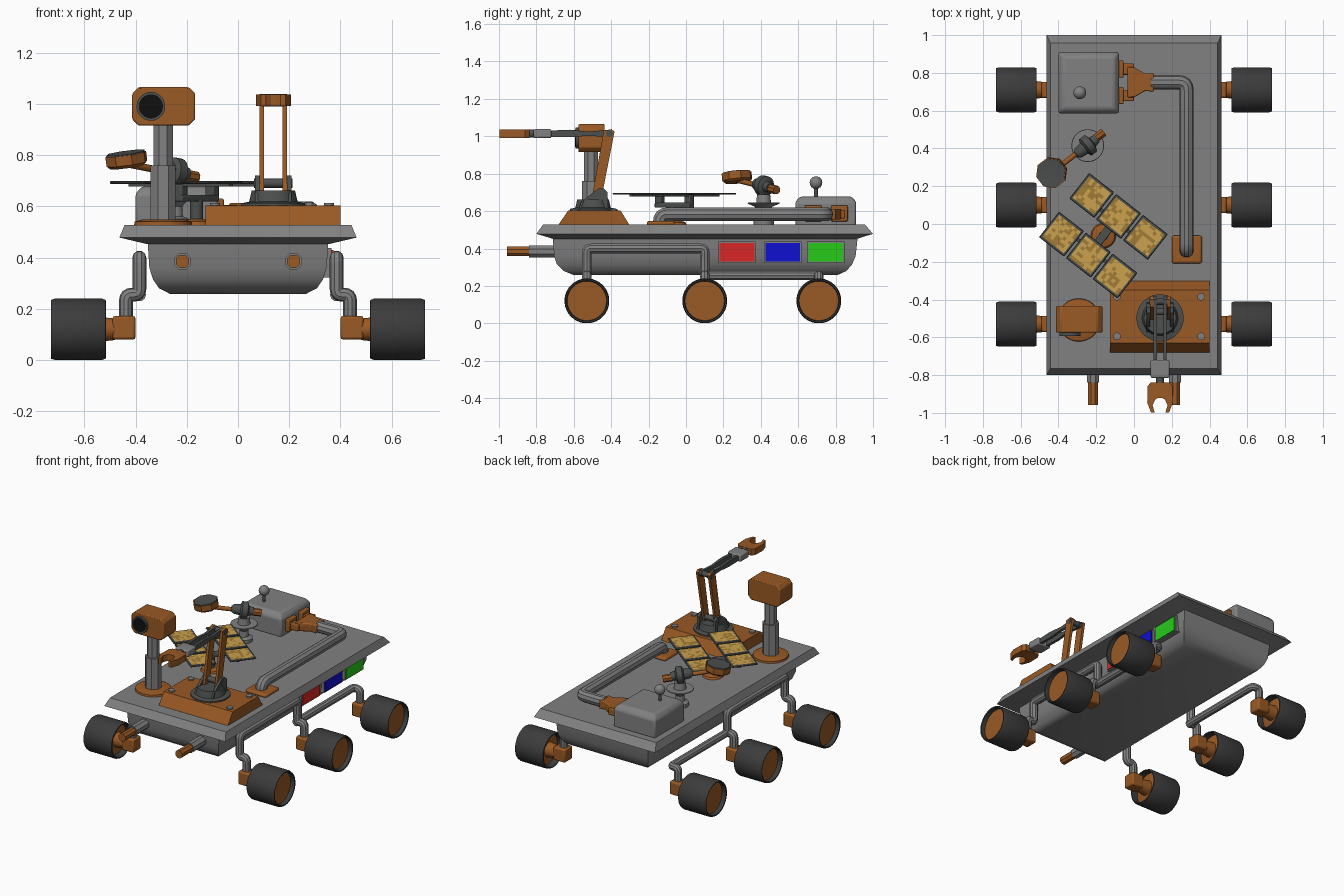
import bpy, bmesh, math, random
from mathutils import Vector, Matrix

if "Cube" in bpy.data.objects:
    bpy.data.objects.remove(bpy.data.objects["Cube"])

random.seed(4)


def material(name, rgb):
    m = bpy.data.materials.new(name)
    m.diffuse_color = (*rgb, 1)
    m.use_nodes = True
    m.node_tree.nodes["Principled BSDF"].inputs["Base Color"].default_value = m.diffuse_color
    return m


GREY = material("hull_grey", (0.22, 0.22, 0.22))
DARK = material("dark_grey", (0.075, 0.08, 0.08))
TYRE = material("tyre", (0.045, 0.045, 0.045))
BLACK = material("black", (0.005, 0.005, 0.005))
ORANGE = material("orange", (0.32, 0.1, 0.018))
GOLD = material("gold", (0.6, 0.36, 0.08))
BROWN = material("gold_shade", (0.36, 0.2, 0.035))
RED = material("red", (0.7, 0.02, 0.02))
BLUE = material("blue", (0.005, 0.005, 0.65))
GREEN = material("green", (0.02, 0.6, 0.01))


def finish(name, bm, mat, bevel=0, segs=2):
    bmesh.ops.recalc_face_normals(bm, faces=bm.faces)
    me = bpy.data.meshes.new(name)
    bm.to_mesh(me)
    bm.free()
    ob = bpy.data.objects.new(name, me)
    bpy.context.collection.objects.link(ob)
    me.materials.append(mat)
    if bevel:
        mod = ob.modifiers.new("bevel", 'BEVEL')
        mod.width, mod.segments = bevel, segs
    return ob


def loft(name, rings, mat, bevel=0, segs=2):
    bm = bmesh.new()
    vs = [[bm.verts.new(p) for p in ring] for ring in rings]
    n = len(vs[0])
    for a, b in zip(vs, vs[1:]):
        for i in range(n):
            bm.faces.new((a[i], a[(i + 1) % n], b[(i + 1) % n], b[i]))
    bm.faces.new(vs[0])
    bm.faces.new(vs[-1])
    return finish(name, bm, mat, bevel, segs)


def rect(x0, x1, y0, y1, z):
    return [(x0, y0, z), (x1, y0, z), (x1, y1, z), (x0, y1, z)]


def box(name, x, y, z, mat, bevel=0, segs=2):
    return loft(name, [rect(*x, *y, h) for h in z], mat, bevel, segs)


def prism(name, axis, pts, a, b, mat, bevel=0):
    put = {'x': lambda p, h: (h, *p), 'y': lambda p, h: (p[0], h, p[1]), 'z': lambda p, h: (*p, h)}[axis]
    return loft(name, [[put(p, h) for p in pts] for h in (a, b)], mat, bevel)


def lathe(name, profile, base, axis, mat, n=24, closed=False):
    """Revolve (radius, height) points about an axis through base."""
    rot = Vector(axis).to_track_quat('Z', 'Y')
    bm = bmesh.new()
    rows = []
    for r, h in profile:
        rows.append([bm.verts.new(Vector(base) + rot @ Vector((r * math.cos(t), r * math.sin(t), h)))
                     for t in [math.tau * (i + .5) / n for i in range(n)]])
    if closed:
        rows.append(rows[0])
    for a, b in zip(rows, rows[1:]):
        for i in range(n):
            bm.faces.new((a[i], a[(i + 1) % n], b[(i + 1) % n], b[i]))
    bmesh.ops.remove_doubles(bm, verts=bm.verts, dist=1e-5)
    return finish(name, bm, mat)


def rod(name, p, q, r, mat, n=16, r2=None):
    p, q = Vector(p), Vector(q)
    length = (q - p).length
    return lathe(name, [(0, 0), (r, 0), (r2 or r, length), (0, length)], p, q - p, mat, n)


def tube(name, pts, r, mat, fillet=0.03):
    """Pipe along a path with rounded corners."""
    pts = [Vector(p) for p in pts]
    path = [pts[0]]
    for a, b, c in zip(pts, pts[1:], pts[2:]):
        p, q = b + (a - b).normalized() * fillet, b + (c - b).normalized() * fillet
        path += [p * (1 - t) ** 2 + b * 2 * t * (1 - t) + q * t * t for t in (0, .25, .5, .75, 1)]
    path.append(pts[-1])
    cu = bpy.data.curves.new(name, 'CURVE')
    cu.dimensions = '3D'
    cu.bevel_depth, cu.bevel_resolution, cu.use_fill_caps = r, 3, True
    sp = cu.splines.new('POLY')
    sp.points.add(len(path) - 1)
    for s, p in zip(sp.points, path):
        s.co = (*p, 1)
    cu.materials.append(mat)
    ob = bpy.data.objects.new(name, cu)
    bpy.context.collection.objects.link(ob)
    bpy.context.view_layer.objects.active = ob
    ob.select_set(True)
    bpy.ops.object.convert(target='MESH')
    bpy.context.object.select_set(False)


# Hull with flared deck rim and rounded underside
hull = [(.443, -.765, .958, .527), (.463, -.8, 1, .478), (.42, -.765, .965, .468), (.352, -.712, .917, .452),
        (.346, -.705, .907, .36), (.332, -.69, .888, .315), (.308, -.655, .858, .28), (.265, -.6, .81, .258)]
loft("hull", [rect(-w, w, a, b, z) for w, a, b, z in hull], GREY)

# Coloured side panels
for name, y, m in (("red", .18, RED), ("blue", .425, BLUE), ("green", .655, GREEN)):
    box(name + "_panel", (.33, .372), (y, y + .185), (.33, .43), m)
    box(name + "_panel_frame", (.33, .365), (y - .007, y + .192), (.323, .437), GREY)

# Wheels, axle blocks, suspension and front pegs on both sides
tyre = [(.105, .7), (.108, .728), (.115, .73), (.12, .715), (.12, .53), (.115, .517), (.108, .515), (.105, .545)]
rim = [(0, .7), (.106, .7), (.106, .56), (.05, .55), (.042, .48), (0, .48)]
for s in (-1, 1):
    side = "left" if s < 0 else "right"
    for y in (-.53, .1, .71):
        lathe(f"{side}_tyre", tyre, (0, y, .12), (s, 0, 0), TYRE, 36, True)
        lathe(f"{side}_rim", rim, (0, y, .12), (s, 0, 0), ORANGE, 36)
        box(f"{side}_axle_block", sorted((s * .4, s * .49)), (y - .043, y + .043), (.08, .172), ORANGE, .01)
    X, W = s * .385, s * .437
    tube(f"{side}_front_arm", [(W, -.53, .15), (W, -.53, .255), (X, -.53, .255), (X, -.53, .4),
                               (X, .1, .4), (X, .1, .255), (W, .1, .255), (W, .1, .15)], .027, GREY, .022)
    tube(f"{side}_rear_arm", [(X, .08, .255), (X, .71, .255), (W, .71, .255), (W, .71, .15)], .026, GREY, .022)
    rod(f"{side}_peg_sleeve", (s * .217, -.68, .385), (s * .217, -.84, .385), .035, GREY, 8)
    rod(f"{side}_peg", (s * .217, -.8, .385), (s * .217, -.957, .385), .028, ORANGE, 8)

# Camera mast
C = (-.292, -.508)
lathe("mast_base", [(0, .52), (.115, .52), (.112, .54), (.085, .548), (0, .548)], (*C, 0), (0, 0, 1), ORANGE, 32)
rod("mast_lower", (*C, .54), (*C, .76), .053, GREY, 8)
rod("mast_upper", (*C, .76), (*C, .93), .041, GREY, 8)
x0, x1, z0, z1, c = -.413, -.167, .915, 1.065, .025
prism("camera_head", 'y', [(x0 + c, z0), (x1 - c, z0), (x1, z0 + c), (x1, z1 - c), (x1 - c, z1), (x0 + c, z1),
                           (x0, z1 - c), (x0, z0 + c)], -.575, -.435, ORANGE, .006)
rod("lens_ring", (-.34, -.55, .99), (-.34, -.592, .99), .056, DARK, 32)
rod("lens", (-.34, -.56, .99), (-.34, -.594, .99), .047, BLACK, 32)

# Arm platform with bolts
prism("arm_platform", 'x', [(-.685, .522), (-.3, .522), (-.35, .603), (-.63, .603)], -.127, .4, ORANGE)
for x in (-.09, .355):
    for y in (-.385, -.595):
        rod("platform_bolt", (x, y, .595), (x, y, .612), .02, GREY, 16)

# Robot arm
A = .138
lathe("arm_turret", [(0, .6), (.125, .6), (.125, .612), (.095, .618), (.085, .662), (0, .662)],
      (A, -.497, 0), (0, 0, 1), DARK, 32)
cheek = [(-.575, .61), (-.415, .61), (-.42, .7), (-.44, .72), (-.47, .72), (-.56, .65)]
strut = [(-.505, .66), (-.455, .655), (-.382, 1.025), (-.4, 1.038), (-.44, 1.03)]
boom = [(-.4, .995), (-.385, 1.015), (-.4, 1.035), (-.52, 1.025), (-.62, 1.035), (-.74, 1.03),
        (-.74, .998), (-.62, .995), (-.52, 1.003)]
for s in (-1, 1):
    for name, pts, d, m in (("turret_cheek", cheek, .062, DARK), ("arm_strut", strut, .045, ORANGE),
                            ("arm_boom", boom, .026, DARK)):
        prism(name, 'x', pts, A + s * d - .009, A + s * d + .009, m)
rod("shoulder_pin", (A - .075, -.465, .69), (A + .075, -.465, .69), .018, DARK)
rod("elbow_pin", (A - .056, -.41, 1.015), (A + .056, -.41, 1.015), .018, DARK)
box("wrist", (A - .05, A + .05), (-.815, -.72), (.99, 1.038), GREY, .008)
rod("wrist_joint", (A, -.8, 1.014), (A, -.85, 1.014), .022, DARK)
half = [(.05, -.838), (.066, -.86), (.068, -.945), (.048, -.998), (.028, -.998), (.04, -.96), (.026, -.93), (.01, -.92)]
prism("gripper", 'z', [(A + x, y) for x, y in half] + [(A - x, y) for x, y in reversed(half)], .992, 1.036, ORANGE)

# Rear box with ball antenna
loft("rear_box", [rect(-.4, -.08, .585, .91, .52), rect(-.4, -.08, .585, .91, .65),
                  rect(-.375, -.105, .61, .885, .678)], GREY, .012)
rod("antenna_stick", (-.287, .695, .67), (-.287, .695, .74), .01, DARK)
lathe("antenna_ball", [(.034 * math.sin(math.pi * i / 12), -.034 * math.cos(math.pi * i / 12)) for i in range(13)],
      (-.287, .695, .752), (0, 0, 1), GREY)

# Deck pipe with socket and forked coupling
box("pipe_socket", (.2, .36), (-.21, -.06), (.52, .548), ORANGE, .028, 3)
tube("deck_pipe", [(.278, -.14, .53), (.278, -.14, .583), (.278, .75, .583), (.09, .75, .583)], .038, GREY, .04)
prism("coupling", 'z', [(.105, .70), (.105, .80), (.06, .795), (.0, .83), (-.035, .83), (-.035, .67), (0, .67),
                        (.06, .705)], .555, .612, ORANGE, .006)
for y in (.68, .82):
    box("coupling_prong", (-.075, .0), (y - .03, y + .03), (.56, .605), ORANGE, .006)
    box("coupling_foot", (-.085, -.055), (y - .045, y + .045), (.545, .63), ORANGE, .006)

# Pointing dish on pedestal
D = Vector((-.245, .415, 0))
lathe("dish_pedestal", [(0, .52), (.055, .52), (.055, .55), (.03, .56), (.028, .6), (.05, .625), (.087, .64),
                        (.085, .645), (.04, .645), (.035, .69), (0, .69)], D, (0, 0, 1), GREY)
dish, tip = Vector((-.43, .275, .765)), Vector((-.162, .485, .712))
axis = (dish - tip).normalized()
lathe("dish_pivot", [(0, -.06), (.025, -.06), (.03, -.03), (.055, -.02), (.055, .015), (.035, .025), (.03, .065),
                     (.018, .08), (0, .08)], D + Vector((0, 0, .735)), axis, DARK, 20)
rod("dish_counterweight", tip, tip + axis * .06, .024, ORANGE, 8)
rod("dish_arm", tip + axis * .1, dish, .014, ORANGE, 12)
lathe("dish", [(0, 0), (.07, 0), (.083, .012), (.083, .05), (0, .05)], (-.432, .275, .755), (-.13, -.1, 1), ORANGE, 8)
lathe("dish_face", [(0, .045), (.078, .045), (.078, .055), (0, .05)], (-.432, .275, .755), (-.13, -.1, 1), DARK, 8)

# Solar array: six mottled panels on a forked stand
frame = Matrix.Translation((-.162, -.062, 0)) @ Matrix.Rotation(math.radians(-38), 4, 'Z')
for i in (-1, 0, 1):
    for j in (-1, 1):
        place = frame @ Matrix.Translation((i * .18, j * .13, 0))
        box("panel_frame", (-.084, .084), (-.086, .086), (.688, .698), DARK, .004, 1).matrix_world = place
        bm = bmesh.new()
        bmesh.ops.create_grid(bm, x_segments=8, y_segments=8, size=.072)
        for f in bm.faces:
            f.material_index = int(random.random() < .4)
        cells = finish("panel_cells", bm, GOLD)
        cells.data.materials.append(BROWN)
        cells.matrix_world = place @ Matrix.Translation((0, 0, .7))
for j in (-1, 1):
    box("panel_rail", (-.25, .25), (j * .1 - .01, j * .1 + .01), (.678, .69), DARK).matrix_world = frame
    box("fork_post", (-.02, .02), (j * .1 - .02, j * .1 + .02), (.63, .685), DARK, .006).matrix_world = frame
box("fork_bar", (-.022, .022), (-.12, .12), (.618, .645), DARK, .006).matrix_world = frame
lathe("array_stand", [(0, .52), (.07, .52), (.06, .54), (.03, .55), (0, .55)], (-.162, -.062, 0), (0, 0, 1), ORANGE)
rod("array_post", (-.162, -.062, .54), (-.162, -.062, .625), .025, DARK)

# Smooth shading with sharp edges kept
for ob in bpy.context.scene.objects:
    ob.select_set(True)
    bpy.context.view_layer.objects.active = ob
bpy.ops.object.shade_smooth_by_angle(angle=math.radians(32))
